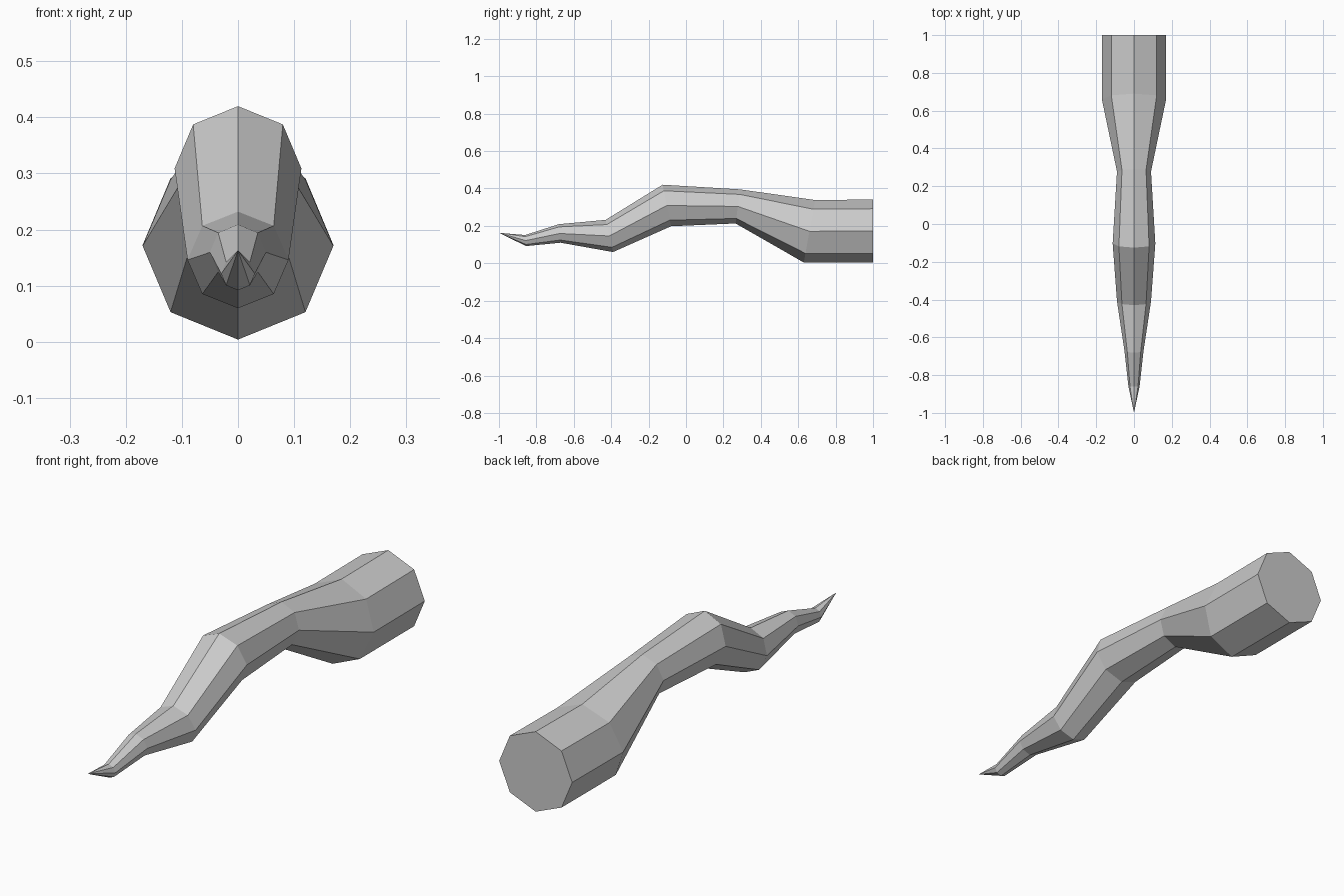
import bpy, bmesh, math

cube = bpy.data.objects.get("Cube")
if cube:
    bpy.data.objects.remove(cube, do_unlink=True)

# One plain grey material
grey = bpy.data.materials.new("plain grey")
grey.use_nodes = True
colour = (0.6, 0.6, 0.6, 1.0)
grey.diffuse_color = colour
grey.node_tree.nodes["Principled BSDF"].inputs["Base Color"].default_value = colour

SIDES = 8
# Tilted rings: top y, top z, bottom y, bottom z, half width
RINGS = [
    (1.00, 0.341, 1.00, 0.004, 0.170),
    (0.69, 0.338, 0.63, 0.004, 0.170),
    (0.29, 0.395, 0.265, 0.213, 0.090),
    (-0.125, 0.420, -0.08, 0.198, 0.113),
    (-0.43, 0.232, -0.39, 0.060, 0.090),
    (-0.68, 0.209, -0.67, 0.110, 0.050),
    (-0.86, 0.151, -0.855, 0.092, 0.030),
]
TIP = (0, -1.0, 0.163)


def add_ring(bm, top_y, top_z, low_y, low_z, width):
    """Octagon with corners at its top, bottom and sides."""
    ring = []
    for i in range(SIDES):
        a = 2 * math.pi * i / SIDES
        t = (1 + math.cos(a)) / 2
        ring.append(bm.verts.new((width * math.sin(a),
                                  low_y + (top_y - low_y) * t,
                                  low_z + (top_z - low_z) * t)))
    return ring


bm = bmesh.new()
rings = [add_ring(bm, *r) for r in RINGS]

# Flat cap at the thick end
bm.faces.new(rings[0])

# Side walls
for a, b in zip(rings, rings[1:]):
    for i in range(SIDES):
        j = (i + 1) % SIDES
        bm.faces.new((a[i], a[j], b[j], b[i]))

# Pointed end
tip = bm.verts.new(TIP)
for i in range(SIDES):
    bm.faces.new((rings[-1][i], rings[-1][(i + 1) % SIDES], tip))

bmesh.ops.recalc_face_normals(bm, faces=bm.faces)
mesh = bpy.data.meshes.new("tentacle")
bm.to_mesh(mesh)
bm.free()
mesh.materials.append(grey)
bpy.context.collection.objects.link(bpy.data.objects.new("tentacle", mesh))
